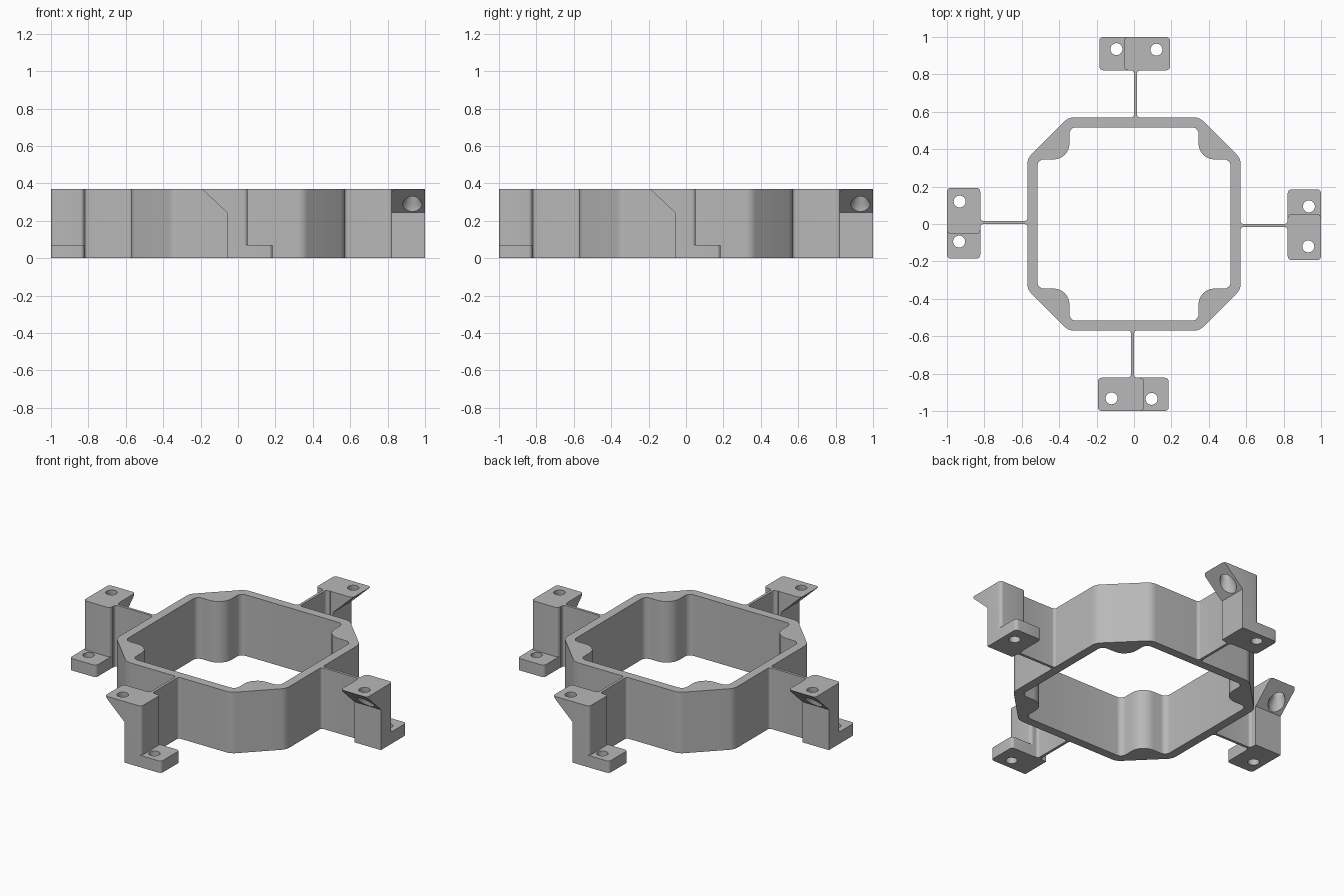
import bpy, bmesh, math
from mathutils import Vector

if "Cube" in bpy.data.objects:
    bpy.data.objects.remove(bpy.data.objects["Cube"])

H = 0.37  # overall height
grey = bpy.data.materials.new("plain_grey")
grey.diffuse_color = (0.48, 0.48, 0.48, 1)
grey.use_nodes = True
grey.node_tree.nodes["Principled BSDF"].inputs["Base Color"].default_value = grey.diffuse_color


def rounded(corners, steps=6):
    """Outline from (x, y, radius) corners, with arcs at rounded ones."""
    out, n = [], len(corners)
    for i, (x, y, r) in enumerate(corners):
        p = Vector((x, y, 0))
        if r == 0:
            out.append((x, y))
            continue
        a = (Vector((*corners[i - 1][:2], 0)) - p).normalized()
        b = (Vector((*corners[(i + 1) % n][:2], 0)) - p).normalized()
        half = a.angle(b) / 2
        c = p + (a + b).normalized() * r / math.sin(half)
        t = r / math.tan(half)
        s, e = (p + a * t - c).normalized(), (p + b * t - c).normalized()
        for k in range(steps + 1):
            d = s.slerp(e, k / steps).normalized() * r
            out.append((c.x + d.x, c.y + d.y))
    return out


def make_object(name, bm):
    bmesh.ops.recalc_face_normals(bm, faces=bm.faces)
    me = bpy.data.meshes.new(name)
    bm.to_mesh(me)
    bm.free()
    me.materials.append(grey)
    ob = bpy.data.objects.new(name, me)
    bpy.context.collection.objects.link(ob)
    return ob


def prism(name, pts, lo, hi, axis="z"):
    """Extrude an outline along z, or an x-z profile along y."""
    bm = bmesh.new()
    put = (lambda u, v, w: (u, v, w)) if axis == "z" else (lambda u, v, w: (u, w, v))
    face = bm.faces.new([bm.verts.new(put(u, v, lo)) for u, v in pts])
    new = bmesh.ops.extrude_face_region(bm, geom=[face])["geom"]
    move = Vector(put(0, 0, hi - lo))
    bmesh.ops.translate(bm, vec=move, verts=[g for g in new if isinstance(g, bmesh.types.BMVert)])
    return make_object(name, bm)


def turned(name, x, y, levels, n=32):
    """Solid of revolution from (radius, z) levels."""
    bm = bmesh.new()
    rings = [[bm.verts.new((x + r * math.cos(k * math.tau / n), y + r * math.sin(k * math.tau / n), z))
              for k in range(n)] for r, z in levels]
    for lo, hi in zip(rings, rings[1:]):
        for k in range(n):
            bm.faces.new((lo[k], lo[(k + 1) % n], hi[(k + 1) % n], hi[k]))
    bm.faces.new(rings[0])
    bm.faces.new(rings[-1])
    return make_object(name, bm)


def combine(ob, steps):
    """Apply booleans in order, then remove the helpers."""
    for op, tool in steps:
        m = ob.modifiers.new(op, "BOOLEAN")
        m.operation, m.object, m.solver = op, tool, "EXACT"
    dg = bpy.context.evaluated_depsgraph_get()
    me = bpy.data.meshes.new_from_object(ob.evaluated_get(dg))
    ob.modifiers.clear()
    ob.data = me
    for _, tool in steps:
        bpy.data.objects.remove(tool)


def four_corners(quarter):
    """Repeat the corner points of one quadrant around the centre."""
    out, pts = [], list(quarter)
    for _ in range(4):
        out += pts
        pts = [(-y, x, r) for x, y, r in pts]
    return out


def box(x0, x1, y0, y1, r):
    return rounded([(x0, y0, r), (x1, y0, r), (x1, y1, r), (x0, y1, r)])


# Octagonal ring with rounded corner posts on the inside
ring = prism("octagon_ring", rounded(four_corners([(0.57, 0.35, 0.07), (0.35, 0.57, 0.07)])), 0, H)
opening = prism("opening", rounded(four_corners(
    [(0.517, 0.345, 0.035), (0.345, 0.345, 0.085), (0.345, 0.517, 0.035)])), -0.1, H + 0.1)
combine(ring, [("DIFFERENCE", opening)])

# Thin web between ring and bracket, filleted at both ends
w, f, cx = 0.008, 0.035, -0.008
web = prism("web", rounded([
    (cx - f, -0.83, 0), (cx + f, -0.83, 0), (cx + f, -0.82, 0), (cx + w, -0.82, 0.015),
    (cx + w, -0.57, 0.015), (cx + f, -0.57, 0), (cx + f, -0.56, 0), (cx - f, -0.56, 0),
    (cx - f, -0.57, 0), (cx - w, -0.57, 0.015), (cx - w, -0.82, 0.015), (cx - f, -0.82, 0)]), 0, H)

# Bracket: column with slanted top wing, plus a foot on the other side
bracket = prism("bracket", box(-0.193, 0.052, -1, -0.822, 0.02), 0, H)
profile = prism("profile", [(-0.06, -0.1), (0.2, -0.1), (0.2, 0.5), (-0.193, 0.5),
                            (-0.193, H), (-0.06, 0.245)], -1.1, -0.7, "y")
foot = prism("foot", box(-0.05, 0.185, -1, -0.822, 0.02), 0, 0.072)
foot_hole = turned("foot_hole", 0.094, -0.935, [(0.032, -0.1), (0.032, 0.2)])
wing_hole = turned("wing_hole", -0.12, -0.932,
                   [(0.055, 0.15), (0.055, 0.288), (0.032, 0.33), (0.032, 0.5)])
combine(bracket, [("INTERSECT", profile), ("UNION", foot),
                  ("DIFFERENCE", foot_hole), ("DIFFERENCE", wing_hole)])

# Smooth the rounded edges, keep the rest sharp
for ob in (ring, web, bracket):
    ob.data.shade_smooth()
    ob.data.set_sharp_from_angle(angle=math.radians(30))

# Repeat web and bracket on the other three sides
for side, turn in (("right", 1), ("back", 2), ("left", 3)):
    for ob in (web, bracket):
        copy = ob.copy()
        copy.name = f"{side}_{ob.name}"
        copy.rotation_euler.z = turn * math.pi / 2
        bpy.context.collection.objects.link(copy)
web.name, bracket.name = "front_web", "front_bracket"
